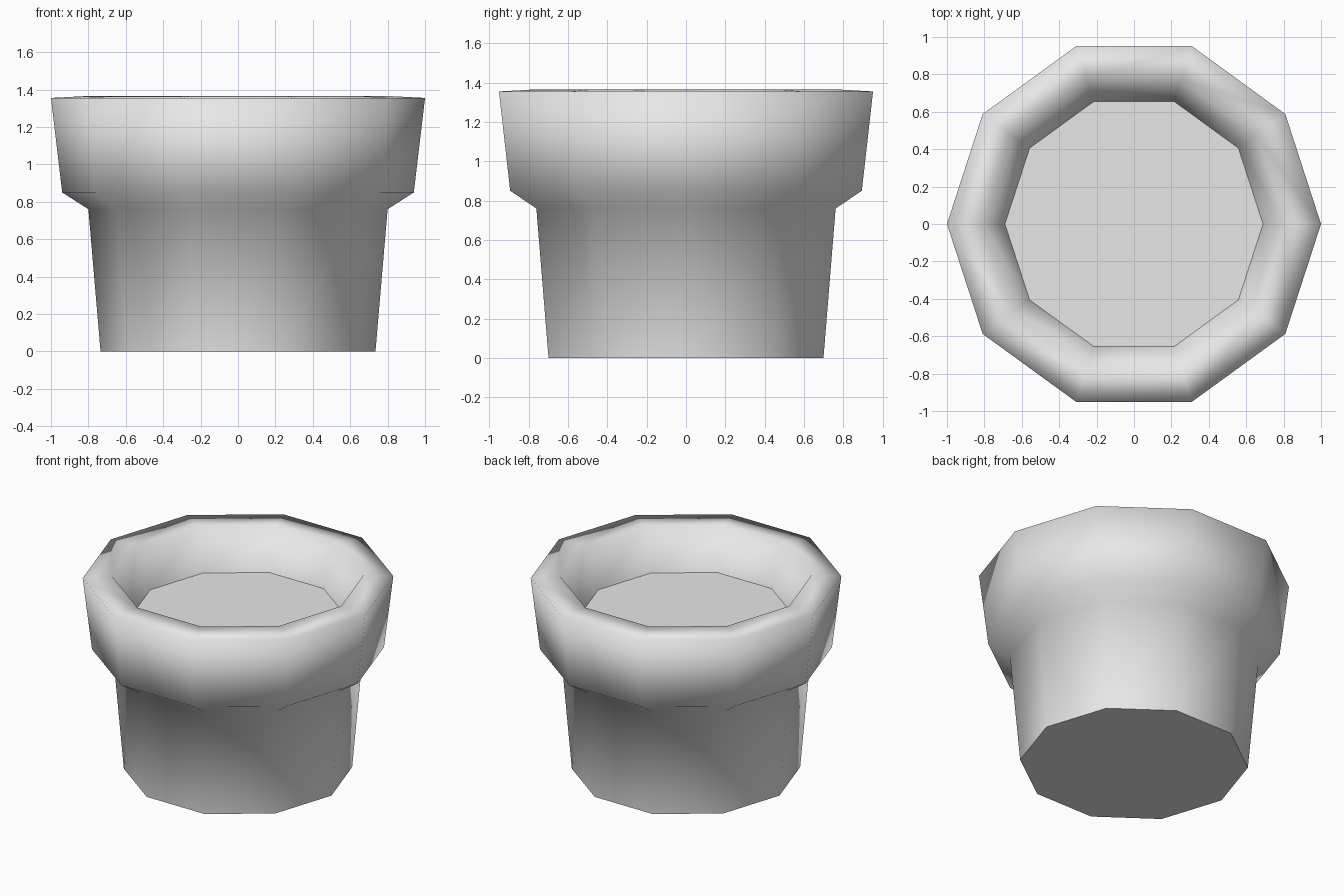
import bpy, bmesh, math

cube = bpy.data.objects.get("Cube")
if cube:
    bpy.data.objects.remove(cube, do_unlink=True)

SIDES = 10


def make_material(name, colour):
    mat = bpy.data.materials.new(name)
    mat.use_nodes = True
    mat.diffuse_color = colour
    mat.node_tree.nodes["Principled BSDF"].inputs["Base Color"].default_value = colour
    return mat


def add_ring(bm, radius, z):
    step = 2 * math.pi / SIDES
    return [bm.verts.new((radius * math.cos(i * step), radius * math.sin(i * step), z))
            for i in range(SIDES)]


def finish(bm, name, mat):
    bmesh.ops.recalc_face_normals(bm, faces=bm.faces)
    mesh = bpy.data.meshes.new(name)
    bm.to_mesh(mesh)
    bm.free()
    mesh.materials.append(mat)
    obj = bpy.data.objects.new(name, mesh)
    bpy.context.collection.objects.link(obj)
    return obj


grey = make_material("light grey", (0.8, 0.8, 0.8, 1))

# Pot: base, tapered body, flared collar, rim and inner wall, closed by the soil
profile = [(0.735, 0), (0.8, 0.76), (0.94, 0.85), (1.0, 1.355), (0.81, 1.365), (0.69, 1.08)]
bm = bmesh.new()
rings = [add_ring(bm, r, z) for r, z in profile]
for low, high in zip(rings, rings[1:]):
    for i in range(SIDES):
        j = (i + 1) % SIDES
        bm.faces.new((low[i], low[j], high[j], high[i])).smooth = True

# Flat base and soil surface, each with a crisp border
for ring in (rings[0], rings[-1]):
    cap = bm.faces.new(ring)
    for edge in cap.edges:
        edge.smooth = False
finish(bm, "plant_pot", grey)
